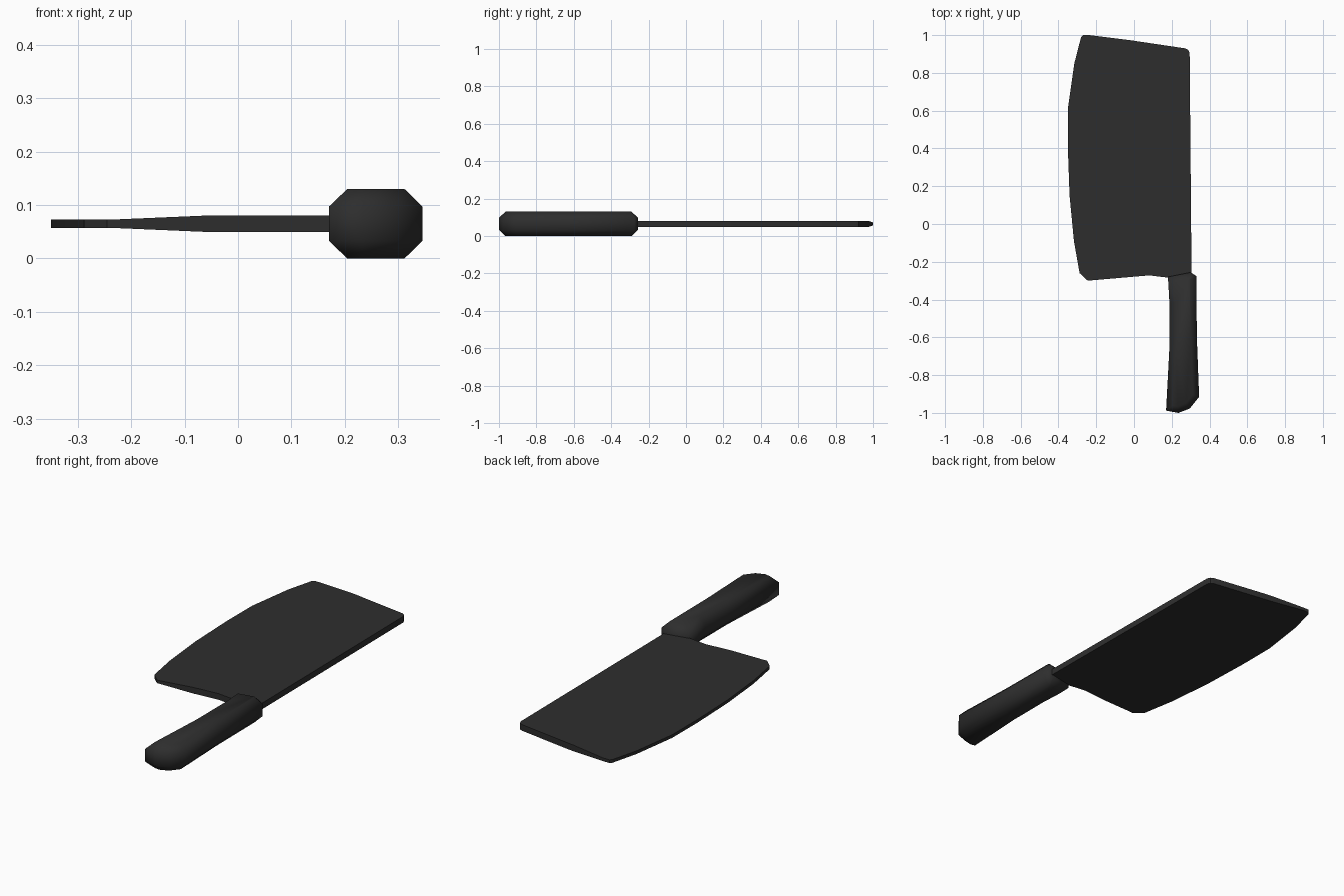
import bpy, bmesh, math

if "Cube" in bpy.data.objects:
    bpy.data.objects.remove(bpy.data.objects["Cube"])

dark = bpy.data.materials.new("dark steel")
dark.diffuse_color = (0.027, 0.027, 0.027, 1)
dark.use_nodes = True
dark.node_tree.nodes["Principled BSDF"].inputs["Base Color"].default_value = dark.diffuse_color
MID = 0.065  # height of the knife's middle plane


def outline_face(points, z):
    bm = bmesh.new()
    bm.faces.new([bm.verts.new((x, y, z)) for x, y in points])
    return bm


def finish(bm, name, angle):
    bmesh.ops.recalc_face_normals(bm, faces=bm.faces[:])
    me = bpy.data.meshes.new(name)
    bm.to_mesh(me)
    bm.free()
    me.materials.append(dark)
    ob = bpy.data.objects.new(name, me)
    bpy.context.collection.objects.link(ob)
    bpy.ops.object.select_all(action='DESELECT')
    ob.select_set(True)
    bpy.context.view_layer.objects.active = ob
    bpy.ops.object.shade_smooth_by_angle(angle=math.radians(angle))


# Blade: flat outline, cut along the taper lines, thinned towards the edge
blade = [(-0.28, 0.99), (-0.27, 1.0), (-0.235, 1.0), (-0.02, 0.973),
         (0.27, 0.93), (0.287, 0.922), (0.295, 0.905), (0.305, -0.27),
         (0.19, -0.285), (0.08, -0.272), (-0.245, -0.30), (-0.288, -0.26),
         (-0.318, -0.09), (-0.341, 0.15), (-0.35, 0.40), (-0.35, 0.61),
         (-0.316, 0.85)]
bm = outline_face(blade, MID + 0.0155)
for x in (-0.055, -0.23):
    bmesh.ops.bisect_plane(bm, geom=bm.verts[:] + bm.edges[:] + bm.faces[:],
                           plane_co=(x, 0, 0), plane_no=(1, 0, 0))
ext = bmesh.ops.extrude_face_region(bm, geom=bm.faces[:], use_keep_orig=True)
low = {g for g in ext["geom"] if isinstance(g, bmesh.types.BMVert)}
for v in bm.verts:
    t = min(1, max(0, (v.co.x + 0.23) / 0.175))
    half = 0.008 + 0.0075 * t
    v.co.z = MID - half if v in low else MID + half
finish(bm, "blade", 30)

# Handle: upright wall around the outline, chamfered above and below
handle = [(0.18, -0.28), (0.30, -0.256), (0.33, -0.276), (0.333, -0.60),
          (0.345, -0.915), (0.295, -0.977), (0.235, -1.0), (0.17, -0.988),
          (0.188, -0.65), (0.188, -0.42)]
bm = outline_face(handle, 0.033)
ext = bmesh.ops.extrude_face_region(bm, geom=bm.faces[:], use_keep_orig=True)
for g in ext["geom"]:
    if isinstance(g, bmesh.types.BMVert):
        g.co.z = 0.097
bmesh.ops.recalc_face_normals(bm, faces=bm.faces[:])
caps = [f for f in bm.faces if abs(f.normal.z) > 0.9]
for cap in caps:
    bmesh.ops.inset_region(bm, faces=[cap], thickness=0.033,
                           use_even_offset=True)
    for v in cap.verts:
        v.co.z = 0.13 if v.co.z > MID else 0.0
finish(bm, "handle", 60)
